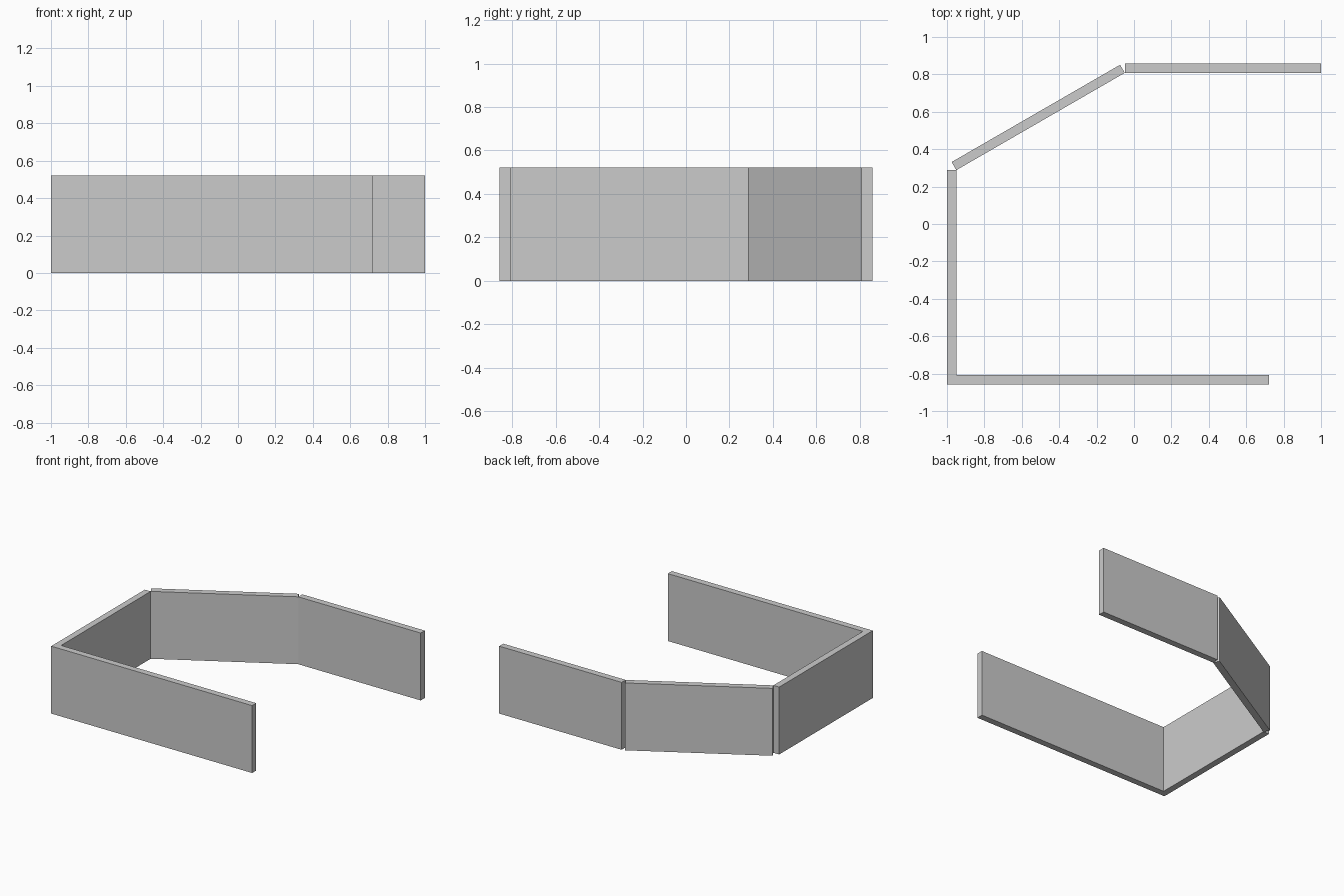
import bpy, bmesh
from math import cos, sin, radians

if "Cube" in bpy.data.objects:
    bpy.data.objects.remove(bpy.data.objects["Cube"])

H = 0.522   # wall height
T = 0.05    # wall thickness
Y = 0.858   # half depth


def wall(name, outline):
    """Extrude a counter-clockwise floor outline up to wall height."""
    bm = bmesh.new()
    face = bm.faces.new([bm.verts.new((x, y, 0)) for x, y in outline])
    top = bmesh.ops.extrude_face_region(bm, geom=[face])["geom"]
    bmesh.ops.translate(bm, vec=(0, 0, H),
                        verts=[v for v in top if isinstance(v, bmesh.types.BMVert)])
    bmesh.ops.recalc_face_normals(bm, faces=bm.faces)
    mesh = bpy.data.meshes.new(name)
    bm.to_mesh(mesh)
    bm.free()
    obj = bpy.data.objects.new(name, mesh)
    bpy.context.collection.objects.link(obj)


def strip(name, start, angle, length):
    """Straight wall from start, thickness added on its left side."""
    a = radians(angle)
    dx, dy = length * cos(a), length * sin(a)
    nx, ny = -T * sin(a), T * cos(a)
    x, y = start
    wall(name, [(x, y), (x + dx, y + dy), (x + dx + nx, y + dy + ny), (x + nx, y + ny)])


# Front and left walls meeting in a square corner
wall("front_left_corner_wall", [(-1, -Y), (0.722, -Y), (0.722, -Y + T),
                                (-1 + T, -Y + T), (-1 + T, 0.288), (-1, 0.288)])
# Angled wall hinged on the inner edges of its neighbours
strip("angled_wall", (-1 + T, 0.288), 30, 1.04)
# Back wall
strip("back_wall", (-0.049, Y - T), 0, 1.049)
